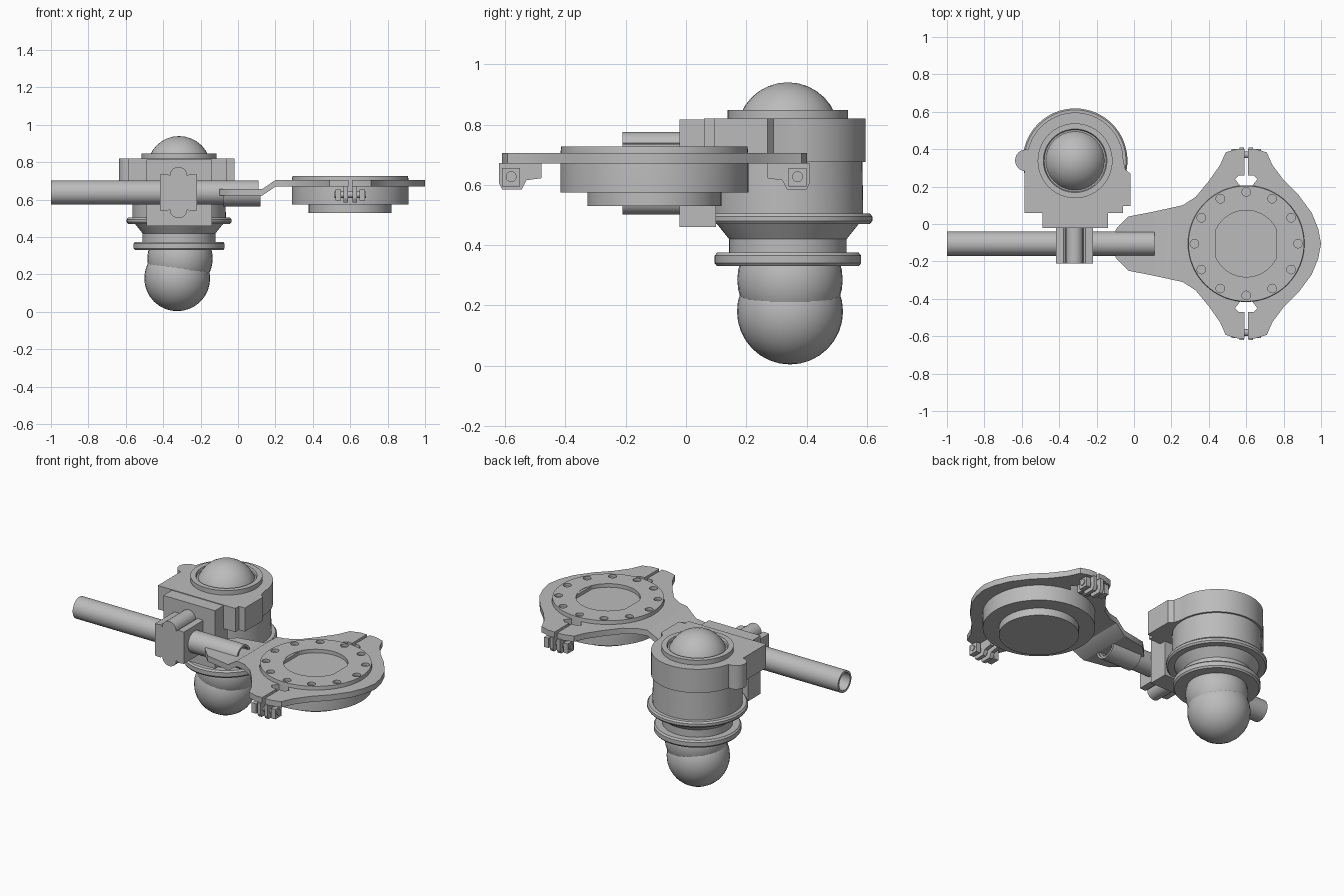
import bpy, bmesh, math
from mathutils import Matrix, Vector

if "Cube" in bpy.data.objects:
    bpy.data.objects.remove(bpy.data.objects["Cube"])

GREY = (0.5, 0.5, 0.5, 1)
metal = bpy.data.materials.new("plain grey")
metal.use_nodes = True
metal.diffuse_color = GREY
metal.node_tree.nodes["Principled BSDF"].inputs["Base Color"].default_value = GREY


def finish(name, bm, smooth=True):
    bmesh.ops.recalc_face_normals(bm, faces=bm.faces)
    mesh = bpy.data.meshes.new(name)
    bm.to_mesh(mesh)
    bm.free()
    mesh.materials.append(metal)
    ob = bpy.data.objects.new(name, mesh)
    bpy.context.collection.objects.link(ob)
    bpy.ops.object.select_all(action='DESELECT')
    ob.select_set(True)
    bpy.context.view_layer.objects.active = ob
    if smooth:
        bpy.ops.object.shade_smooth_by_angle(angle=math.radians(35))
    return ob


def lathe(name, profile, loc, rot=Matrix(), closed=False, steps=64):
    """Spin (radius, height) points about z, then place the result."""
    bm = bmesh.new()
    vs = [bm.verts.new((r, 0, h)) for r, h in profile]
    loop = vs + vs[:1] if closed else vs
    edges = [bm.edges.new(pair) for pair in zip(loop, loop[1:])]
    bmesh.ops.spin(bm, geom=vs + edges, cent=(0, 0, 0), axis=(0, 0, 1),
                   angle=math.tau, steps=steps)
    bmesh.ops.remove_doubles(bm, verts=bm.verts, dist=0.0001)
    bm.transform(Matrix.Translation(loc) @ rot)
    return finish(name, bm)


def prism(name, outline, depth, place=Matrix(), smooth=True):
    """Extrude a flat outline along local z."""
    bm = bmesh.new()
    face = bm.faces.new([bm.verts.new((x, y, 0)) for x, y in outline])
    top = bmesh.ops.extrude_face_region(bm, geom=[face])["geom"]
    bmesh.ops.translate(bm, vec=(0, 0, depth),
                        verts=[v for v in top if isinstance(v, bmesh.types.BMVert)])
    bm.transform(place)
    return finish(name, bm, smooth)


def box(name, lo, hi):
    corners = [(lo[0], lo[1]), (hi[0], lo[1]), (hi[0], hi[1]), (lo[0], hi[1])]
    return prism(name, corners, hi[2] - lo[2], Matrix.Translation((0, 0, lo[2])), False)


def arc(cx, cy, r, start, end, n):
    return [(cx + r * math.cos(math.radians(start + (end - start) * i / n)),
             cy + r * math.sin(math.radians(start + (end - start) * i / n)))
            for i in range(n + 1)]


def ball(name, loc, r):
    bm = bmesh.new()
    bmesh.ops.create_uvsphere(bm, u_segments=32, v_segments=16, radius=r,
                              matrix=Matrix.Translation(loc))
    return finish(name, bm)


ALONG_X = Matrix.Rotation(math.pi / 2, 4, 'Y')
ALONG_Y = Matrix.Rotation(math.pi / 2, 4, 'X')
HX, HY = -0.315, 0.338      # head axis
DX, DY = 0.6, -0.105        # disc axis
TUBE_Z = 0.638

# Head: stepped body with two rounded flanges, dome and bulb
lathe("head_body", [
    (0, 0.33), (0.235, 0.33), (0.243, 0.34), (0.243, 0.365), (0.235, 0.375),
    (0.195, 0.375), (0.195, 0.42), (0.235, 0.47), (0.272, 0.47), (0.28, 0.48),
    (0.28, 0.495), (0.272, 0.505), (0.25, 0.505), (0.247, 0.675), (0, 0.675)],
    (HX, HY, 0))
lathe("dome_collar", [(0, 0.8), (0.2, 0.8), (0.2, 0.848), (0.17, 0.848),
                      (0.165, 0.835), (0, 0.835)], (HX, HY, 0))
ball("top_dome", (HX, HY, 0.77), 0.17)
ball("upper_bulb", (-0.31, 0.345, 0.285), 0.175)
ball("lower_bulb", (-0.325, 0.345, 0.18), 0.176)

# Housing: round at the back, squared at the front
prism("housing", [(-0.585, 0.06), (-0.06, 0.06), (-0.06, 0.095), (-0.02, 0.095),
                  (-0.02, 0.27), (-0.045, 0.29)]
      + arc(HX, HY, 0.258, 0, 180, 32) + [(-0.585, 0.3)],
      0.145, Matrix.Translation((0, 0, 0.675)))
lathe("housing_ear", [(0, 0.675), (0.058, 0.675), (0.058, 0.82), (0, 0.82)],
      (-0.578, 0.34, 0), steps=24)
box("mount_block", (-0.49, -0.022, 0.46), (-0.14, 0.1, 0.816))

# Clamp around the tube: a block with rounded ridges above and below
half = [(0.098, 0), (0.098, 0.097), (0.06, 0.1)] + arc(0, 0.09, 0.047, 0, 180, 10) \
    + [(-0.06, 0.1), (-0.098, 0.097), (-0.098, 0)]
prism("tube_clamp", half + [(x, -y) for x, y in half[-2:0:-1]], 0.19,
      Matrix.Translation((-0.318, -0.02, TUBE_Z)) @ ALONG_Y)

# Hollow tube
lathe("tube", [(0.065, 0), (0.065, 1.11), (0.052, 1.11), (0.052, 0)],
      (-1, DY, TUBE_Z), ALONG_X, closed=True, steps=40)

# Arm plate: half outline mirrored across the disc axis, with split ears
side = [(-0.1, 0.07), (-0.09, 0.085), (-0.03, 0.145), (0.1, 0.17), (0.2, 0.192),
        (0.26, 0.205), (0.33, 0.25), (0.4, 0.335), (0.46, 0.42), (0.49, 0.488),
        (0.55, 0.506), (0.591, 0.506), (0.591, 0.365), (0.56, 0.365),
        (0.54, 0.345), (0.575, 0.3), (0.625, 0.3), (0.66, 0.345), (0.64, 0.365),
        (0.609, 0.365), (0.609, 0.506), (0.65, 0.506), (0.71, 0.488),
        (0.74, 0.42), (0.8, 0.34), (0.88, 0.26), (0.95, 0.165), (0.985, 0.08),
        (1.0, 0.0)]
outline = side + [(x, -y) for x, y in side[-2::-1]]
bm = bmesh.new()
base = bm.faces.new([bm.verts.new((x, DY + y, 0.67)) for x, y in outline])
bmesh.ops.triangulate(bm, faces=[base])
for cut in (0.13, 0.2):
    bmesh.ops.bisect_plane(bm, geom=bm.verts[:] + bm.edges[:] + bm.faces[:],
                           plane_co=(cut, 0, 0), plane_no=(1, 0, 0))
for v in bm.verts:
    v.co.z -= 0.048 * min(1, max(0, (0.2 - v.co.x) / 0.07))
new = bmesh.ops.extrude_face_region(bm, geom=bm.faces[:])["geom"]
bmesh.ops.translate(bm, vec=(0, 0, 0.035),
                    verts=[v for v in new if isinstance(v, bmesh.types.BMVert)])
finish("arm_plate", bm)

# Cradle trough holding the tube end under the arm
trough = arc(0, 0, 0.075, 180, 360, 20) + arc(0, 0, 0.063, 360, 180, 20)
prism("tube_cradle", trough, 0.2,
      Matrix.Translation((-0.08, DY, TUBE_Z))
      @ Matrix(((0, 0, 1, 0), (1, 0, 0, 0), (0, 1, 0, 0), (0, 0, 0, 1))))

# Disc: drum, rim and recessed centre, with a ring of blind holes
disc = lathe("disc", [
    (0, 0.53), (0.222, 0.53), (0.222, 0.575), (0.312, 0.575), (0.312, 0.7),
    (0.309, 0.727), (0.178, 0.727), (0.178, 0.7), (0.08, 0.7), (0.08, 0.69),
    (0, 0.69)], (DX, DY, 0))
bm = bmesh.new()
for i in range(12):
    spot = Matrix.Rotation(math.tau * i / 12, 4, 'Z') @ Vector((0.277, 0, 0.73))
    bmesh.ops.create_cone(bm, cap_ends=True, segments=20, radius1=0.023, radius2=0.023,
                          depth=0.04, matrix=Matrix.Translation(spot + Vector((DX, DY, 0))))
cutter = finish("hole_cutter", bm, False)
cutter.hide_render = True
mod = disc.modifiers.new("holes", 'BOOLEAN')
mod.operation = 'DIFFERENCE'
mod.solver = 'EXACT'
mod.object = cutter
bpy.context.view_layer.objects.active = disc
# Cut before edge smoothing
disc.modifiers.move(len(disc.modifiers) - 1, 0)
bpy.ops.object.modifier_apply(modifier="holes")
bpy.data.objects.remove(cutter)

# Recess flats inside the disc opening
for s, label in ((-1, "right"), (1, "left")):
    flat = arc(0, 0, 0.179, -25, 25, 8)
    prism("recess_flat_" + label, flat, 0.025,
          Matrix.Translation((DX, DY, 0.7)) @ Matrix.Rotation(0 if s > 0 else math.pi, 4, 'Z'))

# Pinch lugs with cross bolts below the split ears
lug = [(0.375, 0.672), (0.515, 0.672), (0.515, 0.605), (0.505, 0.585),
       (0.44, 0.585), (0.425, 0.615), (0.375, 0.622)]
for s, end in ((-1, "front"), (1, "back")):
    for t, hand in ((-1, "right"), (1, "left")):
        for part, inner, outer in (("lug", 0.012, 0.035), ("lug_tab", 0.05, 0.08)):
            x0 = DX + min(t * inner, t * outer)
            place = Matrix(((0, 0, 1, x0), (s, 0, 0, DY), (0, 1, 0, 0), (0, 0, 0, 1)))
            shape = lug if part == "lug" else [(0.445, 0.595), (0.505, 0.595),
                                               (0.505, 0.655), (0.445, 0.655)]
            prism(f"{end}_{hand}_{part}", shape, outer - inner, place, False)
    lathe(end + "_bolt", [(0, -0.085), (0.018, -0.085), (0.018, 0.085), (0, 0.085)],
          (DX, DY + s * 0.475, 0.627), ALONG_X, steps=20)
